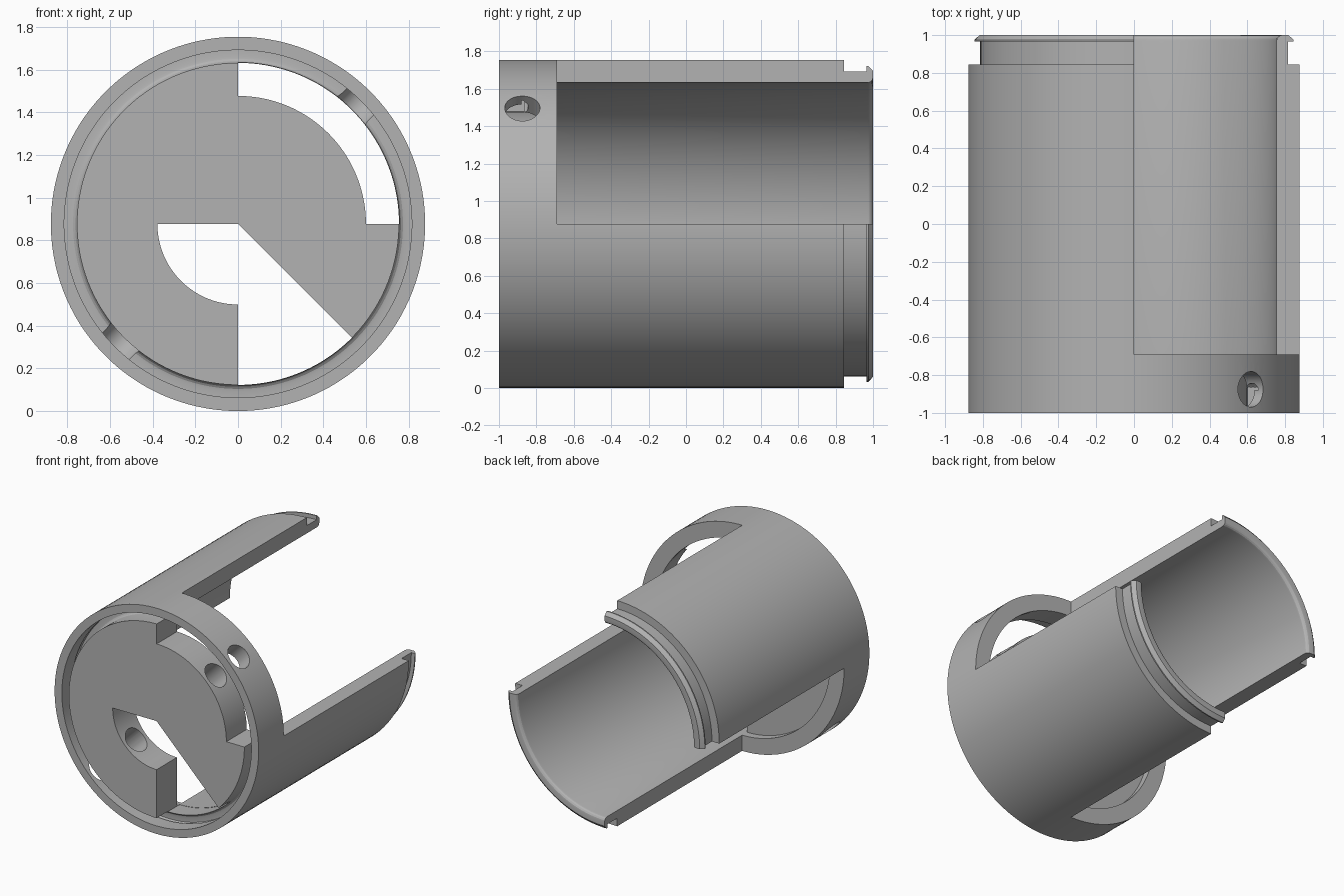
import bpy, bmesh, math
from mathutils import Matrix, Vector

if "Cube" in bpy.data.objects:
    bpy.data.objects.remove(bpy.data.objects["Cube"])

R, C, SEG = 0.8775, 0.8775, 128      # outer radius, axis height, sides

grey = bpy.data.materials.new("grey plastic")
grey.diffuse_color = (0.45, 0.45, 0.45, 1)
grey.use_nodes = True
grey.node_tree.nodes["Principled BSDF"].inputs["Base Color"].default_value = grey.diffuse_color


def make(name, bm):
    bmesh.ops.recalc_face_normals(bm, faces=bm.faces)
    me = bpy.data.meshes.new(name)
    bm.to_mesh(me)
    bm.free()
    ob = bpy.data.objects.new(name, me)
    me.materials.append(grey)
    bpy.context.collection.objects.link(ob)
    return ob


def revolve(name, profile):
    """Spin (radius, y) points around the horizontal y axis."""
    bm = bmesh.new()
    start = math.pi / SEG
    vs = [bm.verts.new((r * math.cos(start), y, C + r * math.sin(start))) for r, y in profile]
    es = [bm.edges.new(p) for p in zip(vs, vs[1:])]
    bmesh.ops.spin(bm, geom=vs + es, cent=(0, 0, C), axis=(0, 1, 0),
                   angle=math.tau, steps=SEG)
    bmesh.ops.remove_doubles(bm, verts=bm.verts, dist=1e-4)
    return make(name, bm)


def sector(name, r0, r1, a0, a1, y0, y1):
    """Pie or ring sector prism between two angles in degrees."""
    n = 32
    ang = [math.radians(a0 + (a1 - a0) * i / n) for i in range(n + 1)]
    pts = [(r1 * math.cos(a), r1 * math.sin(a)) for a in ang]
    pts += [(r0 * math.cos(a), r0 * math.sin(a)) for a in reversed(ang)] if r0 else [(0, 0)]
    bm = bmesh.new()
    f = bm.faces.new([bm.verts.new((x, y0, C + z)) for x, z in pts])
    ext = bmesh.ops.extrude_face_region(bm, geom=[f])["geom"]
    bmesh.ops.translate(bm, vec=(0, y1 - y0, 0),
                        verts=[v for v in ext if isinstance(v, bmesh.types.BMVert)])
    return make(name, bm)


def drill(name, radius, y):
    """Cross hole running diagonally through the whole axis."""
    bm = bmesh.new()
    rot = Vector((1, 0, 1)).to_track_quat('Z', 'Y').to_matrix().to_4x4()
    bmesh.ops.create_cone(bm, cap_ends=True, segments=48, radius1=radius, radius2=radius,
                          depth=3, matrix=Matrix.Translation((0, y, C)) @ rot)
    return make(name, bm)


# Socket (front), end plate and snap lip (back) in one revolved profile
fil = [math.radians(a) for a in (0, 22.5, 45, 67.5, 90)]
socket_fillet = [(0.785 - 0.03 * math.sin(a), -0.875 + 0.03 * math.cos(a)) for a in fil]
lip_fillet = [(0.785 - 0.03 * math.cos(a), 0.97 + 0.03 * math.sin(a)) for a in fil]
profile = [(0, -0.75), (0.755, -0.75)] + lip_fillet + [
    (0.818, 1.0), (0.845, 0.975), (0.845, 0.965), (0.815, 0.965), (0.815, 0.845),
    (R, 0.845), (R, -1), (0.815, -1), (0.815, -0.88), (0.845, -0.88),
    (0.845, -0.872), (0.818, -0.845)] + socket_fillet + [(0.755, -1), (0, -1)]
body = revolve("sleeve_body", profile)

# Cutters: two open quadrants, end plate openings, cross hole
cutters = [
    sector("upper_quadrant_cutter", 0, 1.5, 0, 90, -0.69, 1.2),
    sector("lower_quadrant_cutter", 0, 1.5, 180, 270, -0.69, 1.2),
    sector("plate_slot_cutter", 0.60, 0.757, 0, 90, -1.1, -0.72),
    sector("plate_window_cutter", 0, 0.378, 180, 270.5, -1.1, -0.72),
    sector("plate_wedge_cutter", 0, 0.757, 270, 315, -1.1, -0.72),
    drill("cross_hole_cutter", 0.094, -0.875),
]
bpy.context.view_layer.objects.active = body
body.select_set(True)
for cut in cutters:
    mod = body.modifiers.new(cut.name, 'BOOLEAN')
    mod.operation, mod.solver, mod.object = 'DIFFERENCE', 'EXACT', cut
    bpy.ops.object.modifier_apply(modifier=mod.name)
for cut in cutters:
    bpy.data.objects.remove(cut)

bpy.ops.object.shade_smooth_by_angle(angle=math.radians(20))
